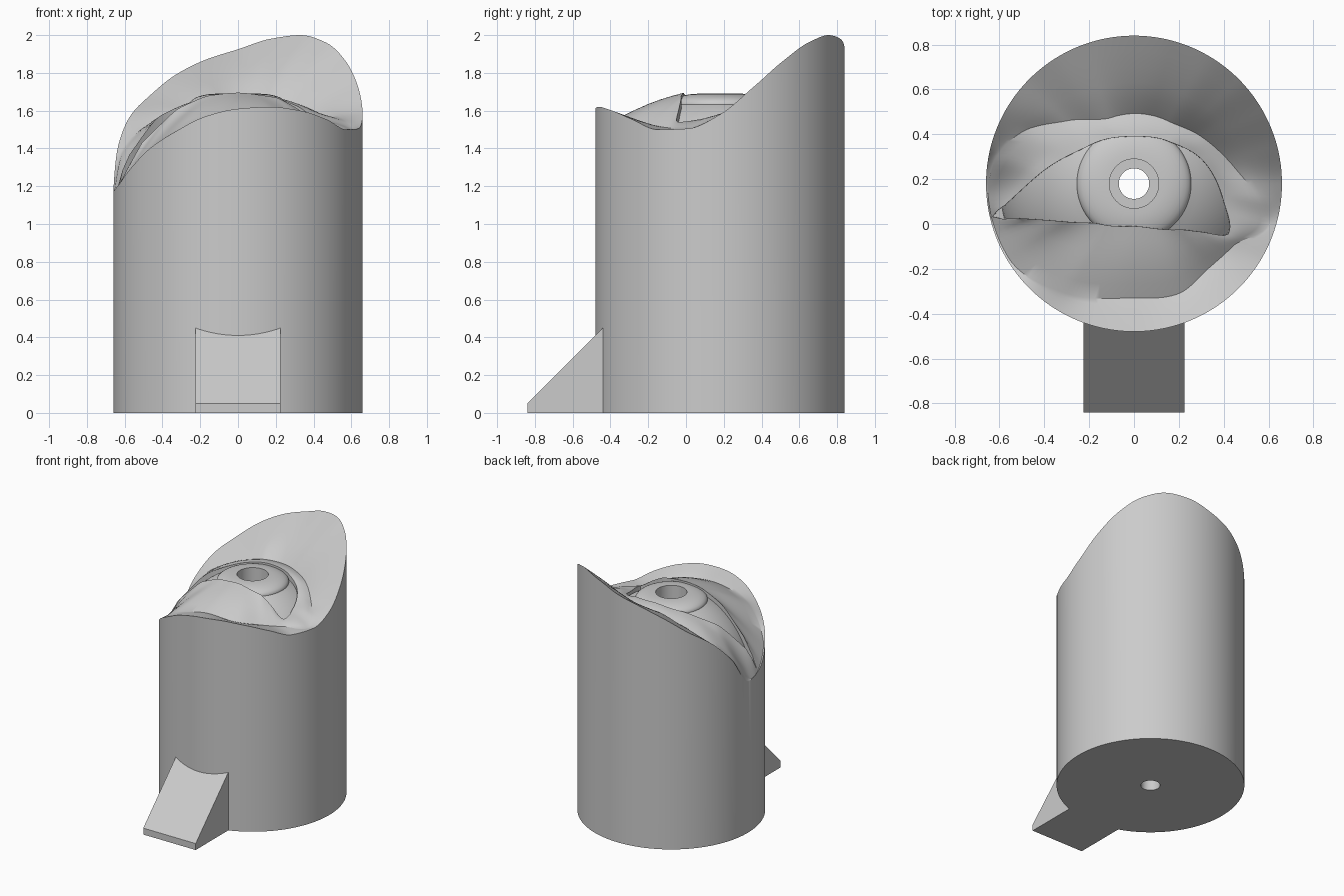
import bpy, bmesh, math
from math import sin, cos, pi, tau, hypot, atan2, sqrt

cube = bpy.data.objects.get("Cube")
if cube:
    bpy.data.objects.remove(cube, do_unlink=True)

RADIUS, CY, SEG = 0.66, 0.18, 192      # column radius, axis y, segments around

grey = bpy.data.materials.new("plain grey")
grey.use_nodes = True
grey.diffuse_color = (0.6, 0.6, 0.6, 1)
bsdf = next(n for n in grey.node_tree.nodes if n.type == 'BSDF_PRINCIPLED')
bsdf.inputs["Base Color"].default_value = (0.6, 0.6, 0.6, 1)


def finish(name, bm, smooth=True):
    bmesh.ops.remove_doubles(bm, verts=bm.verts, dist=0.0001)
    bmesh.ops.recalc_face_normals(bm, faces=bm.faces)
    mesh = bpy.data.meshes.new(name)
    bm.to_mesh(mesh)
    bm.free()
    mesh.materials.append(grey)
    obj = bpy.data.objects.new(name, mesh)
    bpy.context.collection.objects.link(obj)
    if smooth:
        bpy.ops.object.select_all(action='DESELECT')
        obj.select_set(True)
        bpy.context.view_layer.objects.active = obj
        bpy.ops.object.shade_smooth_by_angle(angle=math.radians(32))
    return obj


def bridge_rings(name, rings, closed=False):
    """Join rings of (radius, z) per segment into one surface."""
    bm = bmesh.new()
    loops = []
    for ring in rings:
        loops.append([bm.verts.new((r * cos(tau * i / SEG), CY + r * sin(tau * i / SEG), z))
                      for i, (r, z) in enumerate(ring)])
    pairs = list(zip(loops, loops[1:]))
    if closed:
        pairs.append((loops[-1], loops[0]))
    for a, b in pairs:
        for i in range(SEG):
            j = (i + 1) % SEG
            bm.faces.new((a[i], a[j], b[j], b[i]))
    return finish(name, bm)


def flat_ring(r, z):
    return [(r, z)] * SEG


def periodic(keys):
    """Smooth interpolation without overshoot through (angle, value) keys."""
    keys = sorted(keys)
    keys = [(a + turn, v) for turn in (-tau, 0, tau) for a, v in keys]
    sec = [(q[1] - p[1]) / (q[0] - p[0]) for p, q in zip(keys, keys[1:])]
    slope = [0] + [2 * s * t / (s + t) if s * t > 0 else 0 for s, t in zip(sec, sec[1:])] + [0]

    def value(angle):
        k = max(i for i in range(len(keys) - 1) if keys[i][0] <= angle)
        (a, u), (b, v) = keys[k], keys[k + 1]
        h = b - a
        t = (angle - a) / h
        return (u * (1 + 2 * t) * (1 - t) ** 2 + v * t * t * (3 - 2 * t)
                + h * t * (1 - t) * (slope[k] * (1 - t) - slope[k + 1] * t))
    return value


def ring_from_points(points):
    """Resample a loop of (x, y, z) points around the column axis."""
    polar = [(atan2(y - CY, x) % tau, hypot(x, y - CY), z) for x, y, z in points]
    inv_r = periodic([(a, 1 / r) for a, r, z in polar])
    height = periodic([(a, z) for a, r, z in polar])
    return [(1 / inv_r(tau * i / SEG), height(tau * i / SEG)) for i in range(SEG)]


def blend(ring_a, ring_b, t, power=1.0, bulge=0.0):
    return [(ra + (rb - ra) * t,
             za + (zb - za) * t ** power + bulge * sin(pi * t) * min(1, abs(rb - ra) * 4))
            for (ra, za), (rb, zb) in zip(ring_a, ring_b)]


# Lid edge around the eye opening: lower lid, then upper lid
lid_edge = ring_from_points([
    (-.64, .03, 1.2), (-.5, .025, 1.44), (-.3, .01, 1.62), (-.15, 0, 1.68), (0, -.01, 1.695),
    (.2, -.025, 1.67), (.3, -.035, 1.62), (.42, -.045, 1.54),
    (.4, .1, 1.56), (.3, .29, 1.63), (.15, .37, 1.68), (0, .39, 1.69),
    (-.2, .35, 1.66), (-.4, .24, 1.58), (-.58, .08, 1.36)])

# Fold below the lower lid, tear corner and crease above the upper lid
crease = ring_from_points([
    (-.56, -.15, 1.29), (-.3, -.31, 1.51), (0, -.33, 1.575), (.2, -.31, 1.56),
    (.33, -.2, 1.53), (.44, -.1, 1.51), (.6, 0, 1.5),
    (.55, .12, 1.55), (.45, .25, 1.58), (.3, .39, 1.64), (.15, .46, 1.665),
    (-.1, .475, 1.665), (-.3, .46, 1.61), (-.5, .41, 1.51), (-.61, .3, 1.38), (-.65, .12, 1.17)])

# Height of the cut rim, in equal steps around the column
rim_heights = [1.58, 1.72, 1.86, 1.96, 2, 1.98, 1.925, 1.87, 1.79, 1.68, 1.57, 1.40,
               1.17, 1.2, 1.29, 1.40, 1.49, 1.57, 1.61, 1.62, 1.6, 1.555, 1.5, 1.505]
rim_at = periodic([(tau * i / len(rim_heights), z) for i, z in enumerate(rim_heights)])
rim = [(RADIUS, rim_at(tau * i / SEG)) for i in range(SEG)]

lid_edge = [(min(r, RADIUS - .012), z) for r, z in lid_edge]
crease = [(min(max(r, e[0] + .006), RADIUS - .004), z) for (r, z), e in zip(crease, lid_edge)]
lid_inside = [(r - .003, z - .13) for r, z in lid_edge]

# Column with lids, cheek and brow carved into its top
HOLE, PUPIL, IRIS = 0.068, 0.11, 0.255
steps = (.2, .4, .6, .8)
bridge_rings("column_with_eyelids",
             [lid_inside, lid_edge]
             + [blend(lid_edge, crease, t, bulge=.012) for t in steps]
             + [crease]
             + [blend(crease, rim, t, power=.85) for t in steps]
             + [rim, flat_ring(RADIUS, 0), flat_ring(HOLE, 0)])

# Eyeball with raised iris, pupil recess and bore down to the base
BALL, BALL_Z, FLOOR = 0.6, 1.09, 1.52
profile = [(HOLE, 0), (HOLE, FLOOR), (PUPIL, FLOOR), (PUPIL, 1.69)]
for k in range(1, 9):
    t = k / 8
    profile.append((PUPIL + (IRIS - PUPIL) * sin(t * pi / 2), 1.69 - .055 * (1 - cos(t * pi / 2))))
first = math.asin(IRIS / BALL)
for k in range(17):
    a = first + (1.5 - first) * k / 16
    profile.append((BALL * sin(a), BALL_Z + BALL * cos(a)))
profile.append((RADIUS - .01, BALL_Z + .02))
bridge_rings("eyeball", [flat_ring(r, z) for r, z in profile])

# Sloping foot at the front, its back curved to fit the column
HALF, TOE, LIP = 0.225, -0.84, 0.05
bm = bmesh.new()
sections = []
for k in range(17):
    x = HALF * (k / 8 - 1)
    back = CY - sqrt(RADIUS ** 2 - x * x)
    side = [(TOE, 0), (TOE, LIP), (back, LIP + back - TOE), (back, 0)]
    sections.append([bm.verts.new((x, y, z)) for y, z in side])
for a, b in zip(sections, sections[1:]):
    for i in range(4):
        j = (i + 1) % 4
        bm.faces.new((a[i], a[j], b[j], b[i]))
bm.faces.new(sections[0])
bm.faces.new(sections[-1])
finish("front_foot", bm, smooth=False)
